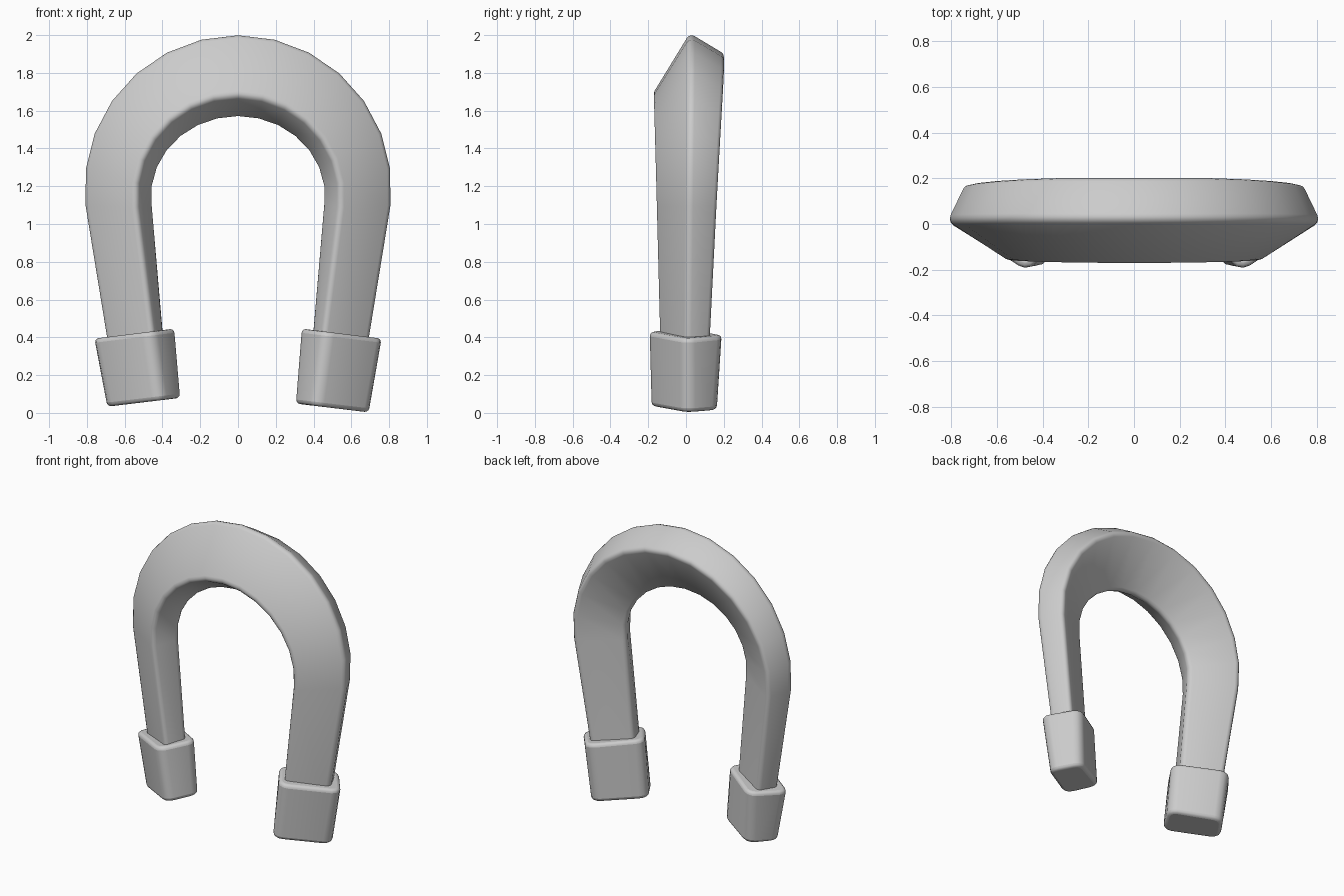
import bpy, bmesh, math

cube = bpy.data.objects.get("Cube")
if cube:
    bpy.data.objects.remove(cube, do_unlink=True)

grey = bpy.data.materials.new("plain grey")
grey.use_nodes = True
colour = (0.6, 0.6, 0.6, 1)
grey.diffuse_color = colour
grey.node_tree.nodes["Principled BSDF"].inputs["Base Color"].default_value = colour


def loft(name, sections, round_size, rim=0):
    """Skin four-cornered sections, round the long edges, then the rims."""
    bm = bmesh.new()
    rings = [[bm.verts.new(p) for p in s] for s in sections]
    long_edges = []
    for a, b in zip(rings, rings[1:]):
        for i in range(4):
            j = (i + 1) % 4
            bm.faces.new((a[i], a[j], b[j], b[i]))
        long_edges += [bm.edges.get((a[i], b[i])) for i in range(4)]
    bm.faces.new(rings[0])
    bm.faces.new(rings[-1])
    bmesh.ops.recalc_face_normals(bm, faces=bm.faces)
    bmesh.ops.bevel(bm, geom=long_edges, offset=round_size, segments=3,
                    profile=0.5, affect='EDGES')
    bmesh.ops.recalc_face_normals(bm, faces=bm.faces)
    mesh = bpy.data.meshes.new(name)
    bm.to_mesh(mesh)
    bm.free()
    mesh.materials.append(grey)
    obj = bpy.data.objects.new(name, mesh)
    bpy.context.collection.objects.link(obj)
    if rim:
        bevel = obj.modifiers.new("rim", 'BEVEL')
        bevel.width, bevel.segments = rim, 3
        bevel.limit_method, bevel.angle_limit = 'ANGLE', math.radians(45)
    bpy.ops.object.select_all(action='DESELECT')
    obj.select_set(True)
    bpy.context.view_layer.objects.active = obj
    bpy.ops.object.shade_smooth_by_angle(angle=math.radians(45))
    return obj


# Corners run outer ridge, front, inner ridge, back:
# x radius, z radius, centre height, y at the foot, y at the crown
CORNERS = [
    (0.822, 0.82, 1.19, 0.0, 0.02),
    (0.54, 0.53, 1.15, -0.145, -0.185),
    (0.45, 0.41, 1.15, 0.0, 0.005),
    (0.74, 0.725, 1.17, 0.13, 0.212),
]
FOOT = [(0.68, 0.26), (0.435, 0.30), (0.38, 0.31), (0.62, 0.27)]


def depth(corner, z):
    foot, crown = corner[3:]
    return foot + (crown - foot) * min(1, max(0, (z - 0.35) / 1.45))


def foot_section(side):
    return [(side * x, depth(c, z), z) for c, (x, z) in zip(CORNERS, FOOT)]


def arch_section(angle):
    section = []
    for c in CORNERS:
        z = c[2] + c[1] * math.sin(angle)
        section.append((c[0] * math.cos(angle), depth(c, z), z))
    return section


# Bent bar with its two tapering legs
steps = 14
angles = [math.radians(-6.6 + 193.2 * i / steps) for i in range(steps + 1)]
loft("horseshoe_bar",
     [foot_section(1)] + [arch_section(a) for a in angles] + [foot_section(-1)],
     0.03)

# Rounded end blocks, the right one slightly shorter
TOP = [(0.785, 0.0), (0.46, -0.215), (0.315, 0.0), (0.62, 0.212)]
BOTTOM = [(0.715, 0.0), (0.405, -0.205), (0.285, 0.0), (0.59, 0.185)]
for name, side, lift in (("left_end_block", 1, 0), ("right_end_block", -1, 0.03)):
    low = [(side * x, y, 0.05 + lift - 0.12 * (x - 0.3)) for x, y in BOTTOM]
    high = [(side * x, y, 0.447 - 0.125 * (x - 0.33)) for x, y in TOP]
    loft(name, [low, high], 0.06, 0.022)
